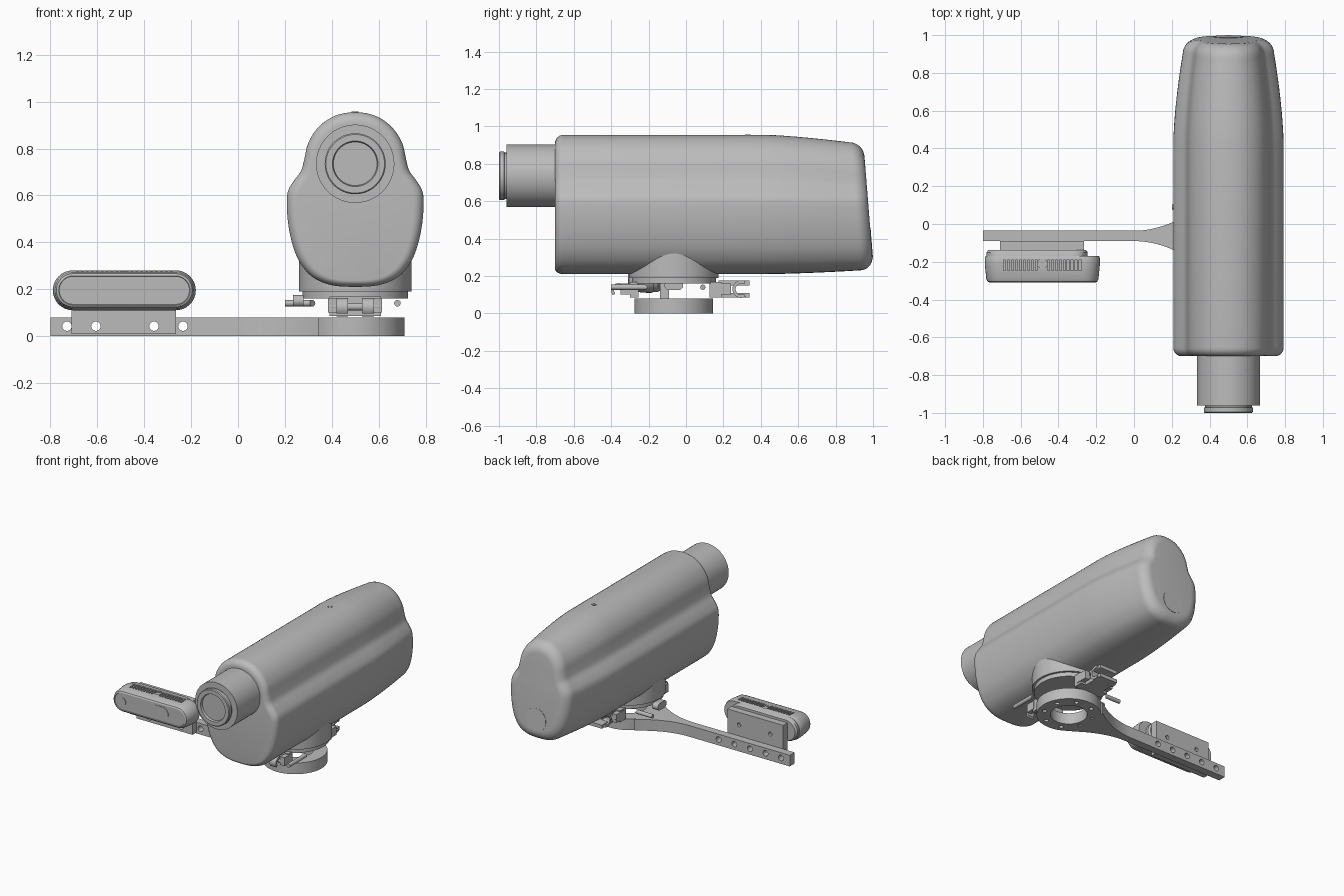
import bpy, bmesh
from math import sin, cos, pi, radians
from mathutils import Vector
from mathutils.geometry import interpolate_bezier

cube = bpy.data.objects.get("Cube")
if cube:
    bpy.data.objects.remove(cube)

GREY = (0.5, 0.5, 0.5, 1)
mat = bpy.data.materials.new("light_grey")
mat.use_nodes = True
mat.diffuse_color = GREY
mat.node_tree.nodes["Principled BSDF"].inputs["Base Color"].default_value = GREY


def place(axis, u, v, w):
    """Point with outline coordinates u, v and depth w along the axis."""
    return {"x": (w, u, v), "y": (u, w, v), "z": (u, v, w)}[axis]


def loft(bm, rings, closed=False):
    rows = [[bm.verts.new(p) for p in ring] for ring in rings]
    n = len(rows[0])
    pairs = list(zip(rows, rows[1:])) + ([(rows[-1], rows[0])] if closed else [])
    for a, b in pairs:
        for i in range(n):
            j = (i + 1) % n
            bm.faces.new((a[i], a[j], b[j], b[i]))
    if not closed:
        bm.faces.new(rows[0])
        bm.faces.new(rows[-1])


def prism(bm, outline, axis, a, b):
    loft(bm, [[place(axis, u, v, w) for u, v in outline] for w in (a, b)])


def circle(u, v, r, n=48):
    return [(u + r * cos(2 * pi * i / n), v + r * sin(2 * pi * i / n)) for i in range(n)]


def rect(u0, u1, v0, v1):
    return [(u0, v0), (u1, v0), (u1, v1), (u0, v1)]


def stadium(u, v, half, r, n=16):
    right = [(u + half - r + r * sin(pi * i / n), v - r * cos(pi * i / n)) for i in range(n + 1)]
    return right + [(2 * u - p, 2 * v - q) for p, q in right]


def turned(bm, u, v, axis, profile, n=64, closed=False):
    """Turned solid: profile of (radius, depth) pairs."""
    loft(bm, [[place(axis, p, q, w) for p, q in circle(u, v, r, n)] for r, w in profile], closed)


def hook(bm, cy, cz, x0, x1, start, end, inner, outer):
    """C-shaped hook extruded along x."""
    arc = [radians(start + (end - start) * i / 16) for i in range(17)]
    outline = [(cy + outer * cos(a), cz + outer * sin(a)) for a in arc]
    outline += [(cy + inner * cos(a), cz + inner * sin(a)) for a in reversed(arc)]
    prism(bm, outline, "x", x0, x1)


def finish(name, bm, angle=35, cutter=None):
    def to_object(label, b):
        bmesh.ops.recalc_face_normals(b, faces=b.faces[:])
        mesh = bpy.data.meshes.new(label)
        b.to_mesh(mesh)
        b.free()
        mesh.materials.append(mat)
        ob = bpy.data.objects.new(label, mesh)
        bpy.context.collection.objects.link(ob)
        return ob

    ob = to_object(name, bm)
    if cutter:
        cut = to_object(name + "_cutter", cutter)
        cut.hide_render = True
        mod = ob.modifiers.new("holes", "BOOLEAN")
        mod.operation, mod.solver, mod.object = "DIFFERENCE", "EXACT", cut
        deps = bpy.context.evaluated_depsgraph_get()
        ob.data = bpy.data.meshes.new_from_object(ob.evaluated_get(deps))
        ob.modifiers.clear()
        bpy.data.objects.remove(cut)
    bpy.ops.object.select_all(action="DESELECT")
    ob.select_set(True)
    bpy.context.view_layer.objects.active = ob
    bpy.ops.object.shade_smooth_by_angle(angle=radians(angle))
    return ob


CX, CY, TZ = 0.5, -0.065, 0.735   # mount axis and tube height
WIDE, LOW, HIGH = 0.292, 0.21, 0.955

# Housing: round top, shoulders and a bowl-shaped belly
half = [(0, HIGH), (.085, .94), (.155, .893), (.2, .825), (.217, .755), (.231, .705),
        (.262, .662), (.286, .62), (WIDE, .57), (.286, .48), (.266, .385), (.234, .31),
        (.18, .25), (.1, .217), (0, LOW)]
loop = [Vector((x, z, 0)) for x, z in half]
loop += [Vector((-x, z, 0)) for x, z in half[-2:0:-1]]
section = []
for i, p in enumerate(loop):
    before, q, after = loop[i - 1], loop[(i + 1) % len(loop)], loop[(i + 2) % len(loop)]
    section += interpolate_bezier(p, p + (q - before) / 6, q - (after - p) / 6, q, 5)[:-1]


def housing_ring(y, side, top, bottom, lean):
    ring = []
    for p in section:
        z = LOW + bottom + (p.y - LOW) * (HIGH - LOW - top - bottom) / (HIGH - LOW)
        ring.append((CX + p.x * (WIDE - side) / WIDE, y - .08 * lean * (z - .58), z))
    return ring


rings = []
for i in range(8):
    a = pi / 2 * i / 7
    d = .045 * (1 - sin(a))
    rings.append(housing_ring(-.7 + .045 * (1 - cos(a)), d, d, d * .6, 0))
for i in range(9):
    t = i / 8
    rings.append(housing_ring(.42 + .48 * t, .05 * t ** 1.6, .04 * t ** 1.4, .02 * t ** 1.5, t))
for i in range(1, 9):
    a = pi / 2 * i / 8
    d = .075 * (1 - cos(a))
    rings.append(housing_ring(.9 + .075 * sin(a), .05 + d, .04 + d, .02 + d, 1))
bm = bmesh.new()
loft(bm, rings)
finish("housing", bm, 40)

# Lens tube with stepped nose and recessed glass
bm = bmesh.new()
turned(bm, CX, TZ, "y", [(.167, -.66), (.167, -.96), (.124, -.96), (.124, -.97), (.13, -.972),
                         (.13, -.995), (.125, -1), (.097, -1), (.093, -.985)])
finish("lens_tube", bm)

# Rear cover disc and top screw
bm = bmesh.new()
loft(bm, [[(x, d - .08 * (z - .58), z) for x, z in circle(CX, .38, .08)] for d in (.972, .977)])
finish("rear_cover", bm)
bm = bmesh.new()
turned(bm, CX, .33, "z", [(.015, .945), (.015, .957), (.009, .957), (.009, .95)], 24)
finish("top_screw", bm)

# Neck under the housing
bm = bmesh.new()
turned(bm, CX, CY, "z", [(.225, .16), (.225, .19), (.24, .19), (.24, .34)])
finish("neck", bm)

# Clamp band with radial holes
bm, cutter = bmesh.new(), bmesh.new()
turned(bm, CX, CY, "z", [(.2, .07), (.225, .075), (.24, .09), (.24, .172), (.232, .18), (.2, .18)])
prism(cutter, circle(CY + .155, .14, .014, 20), "x", .2, .8)
prism(cutter, circle(CX + .18, .14, .014, 20), "y", -.4, .3)
finish("clamp_band", bm, cutter=cutter)
bm = bmesh.new()
prism(bm, stadium(CY, .15, .05, .025), "x", .235, .28)
finish("clamp_tab", bm)

# Front and rear latches: pad, lugs, pin and open hook
for name, s in (("front_latch", -1), ("rear_latch", 1)):
    bm = bmesh.new()
    reach = .235 if s < 0 else .255
    y = lambda d: CY + s * d
    prism(bm, rect(*sorted((y(.19), y(reach))), .085, .168), "x", .39, .61)
    for x in (.385, .58):
        prism(bm, rect(*sorted((y(.22), y(reach + .05))), .1, .16), "x", x, x + .035)
    prism(bm, circle(y(reach + .035), .125, .016, 24), "x", .39, .61)
    for x in (.42, .53):
        if s < 0:
            hook(bm, y(.295), .122, x, x + .05, -20, 220, .024, .04)
        else:
            hook(bm, y(.36), .13, x, x + .05, 60, 300, .03, .047)
    if s > 0:
        for z in (.085, .15):
            prism(bm, rect(y(.24), y(.405), z, z + .025), "x", .43, .57)
    finish(name, bm)

# Base ring with bolt holes
bm, cutter = bmesh.new(), bmesh.new()
turned(bm, CX, CY, "z", [(.12, 0), (.21, 0), (.21, .08), (.12, .08)], closed=True)
for i in range(8):
    a = pi / 8 + i * pi / 4
    prism(cutter, circle(CX + .165 * cos(a), CY + .165 * sin(a), .015, 20), "z", -.02, .05)
finish("base_ring", bm, cutter=cutter)

# Side arm flaring into the ring, with a row of holes
HOLES = [-.73 + .12375 * i for i in range(5)]
xs = [-.8] + [.345 * i / 14 for i in range(15)]
edge = [(x, .0275 + 1.08 * max(x, 0) ** 2) for x in xs]
bm, cutter = bmesh.new(), bmesh.new()
prism(bm, [(x, CY + .002 - w) for x, w in edge] + [(x, CY + .002 + w) for x, w in edge[::-1]],
      "z", 0, .08)
for x in HOLES:
    prism(cutter, circle(x, .042, .02, 24), "y", -.2, .1)
finish("side_arm", bm, cutter=cutter)

# Bracket plate between the arm and the small camera
bm, cutter = bmesh.new(), bmesh.new()
prism(bm, rect(-.71, -.265, .008, .25), "y", -.138, -.09)
for x in (HOLES[1], HOLES[3]):
    prism(cutter, circle(x, .042, .02, 24), "y", -.2, 0)
    prism(cutter, circle(x, .16, .014, 24), "y", -.11, 0)
finish("bracket_plate", bm, cutter=cutter)

# Small camera: pill-shaped shell with vent slots along the top
SX, SZ = -.485, .195
bm, cutter = bmesh.new(), bmesh.new()
shell = [(-.17, .3, .08), (-.185, .305, .085), (-.21, .305, .085), (-.29, .297, .078),
         (-.305, .29, .071), (-.31, .28, .062), (-.306, .278, .06)]
loft(bm, [[(u, y, v) for u, v in stadium(SX, SZ, h, r)] for y, h, r in shell])
for i in range(20):
    x = -.685 + i * .0211
    if abs(x - SX) > .03:
        prism(cutter, rect(x - .006, x + .006, -.245, -.19), "z", .262, .3)
prism(cutter, circle(SX, -.21, .025, 24), "z", .27, .3)
finish("small_camera", bm, cutter=cutter)
bm = bmesh.new()
loft(bm, [[(u, y, v) for u, v in stadium(-.513, SZ, h, r)]
          for y, h, r in ((-.137, .258, .072), (-.15, .268, .08), (-.19, .268, .08))])
finish("small_camera_back", bm)

# Lens windows on the small camera
bm = bmesh.new()
prism(bm, circle(-.705, SZ, .028, 32), "y", -.309, -.304)
prism(bm, stadium(-.405, SZ, .066, .046), "y", -.309, -.304)
finish("lens_windows", bm)
